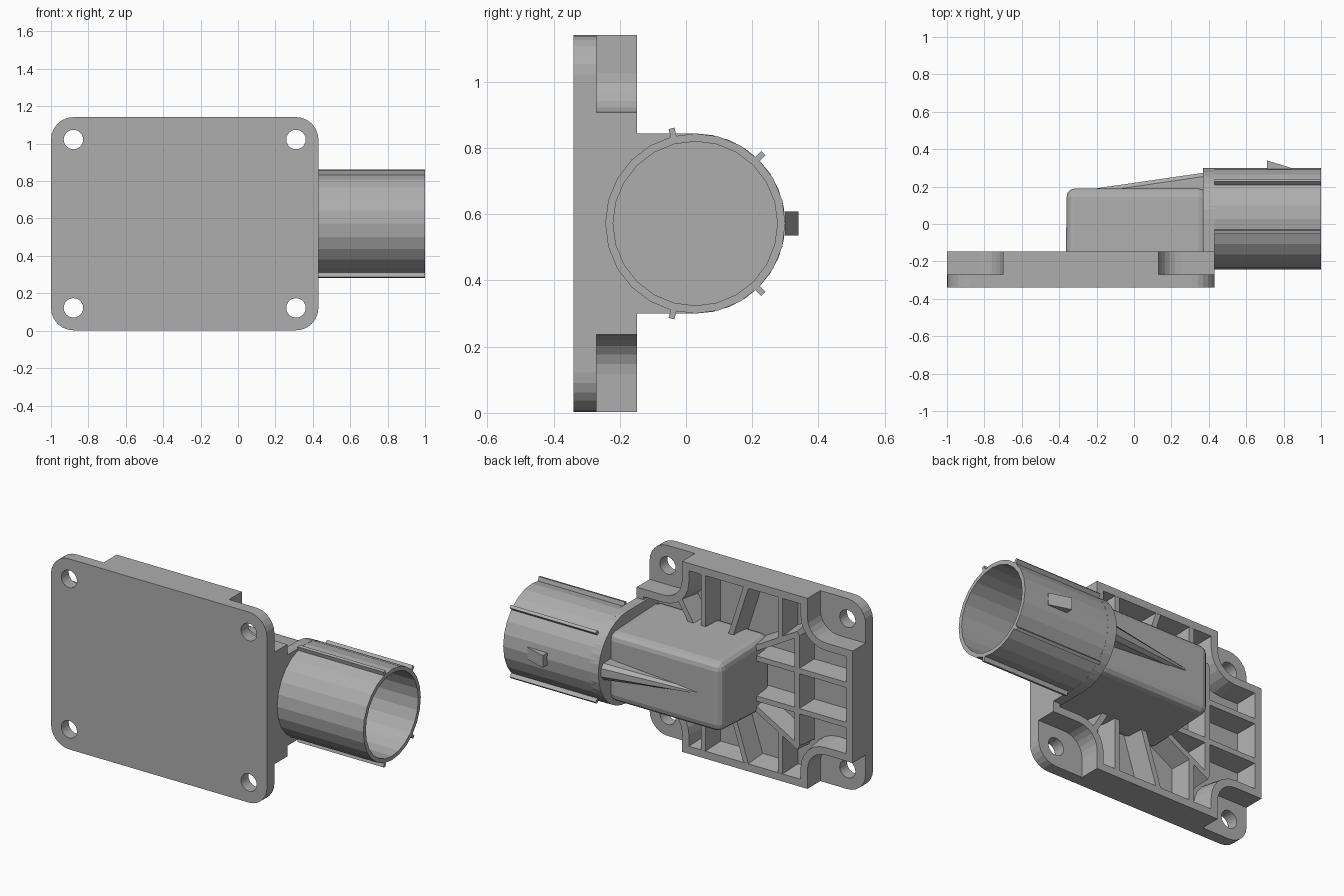
import bpy, bmesh, math
from mathutils import Vector

if "Cube" in bpy.data.objects:
    bpy.data.objects.remove(bpy.data.objects["Cube"], do_unlink=True)

grey = bpy.data.materials.new("grey plastic")
grey.use_nodes = True
COLOUR = (0.42, 0.42, 0.42, 1)
grey.diffuse_color = COLOUR
grey.node_tree.nodes["Principled BSDF"].inputs["Base Color"].default_value = COLOUR

PLATE_X, MID_Z = -0.285, 0.572        # centre of the plate
FRONT, FLOOR, BACK = -0.34, -0.27, -0.148
AXIS_Y, RADIUS = 0.028, 0.272         # connector barrel


def finish(name, bm):
    bmesh.ops.recalc_face_normals(bm, faces=bm.faces)
    mesh = bpy.data.meshes.new(name)
    bm.to_mesh(mesh)
    bm.free()
    obj = bpy.data.objects.new(name, mesh)
    mesh.materials.append(grey)
    bpy.context.collection.objects.link(obj)
    return obj


def loft(name, loops, caps=True, closed=False):
    """Skin a row of point loops that all have the same length."""
    bm = bmesh.new()
    rings = [[bm.verts.new(p) for p in loop] for loop in loops]
    pairs = list(zip(rings, rings[1:]))
    if closed:
        pairs.append((rings[-1], rings[0]))
    for a, b in pairs:
        for i in range(len(a)):
            j = (i + 1) % len(a)
            bm.faces.new((a[i], a[j], b[j], b[i]))
    if caps and not closed:
        bm.faces.new(rings[0])
        bm.faces.new(rings[-1])
    return finish(name, bm)


def apply(obj, mod):
    bpy.context.view_layer.objects.active = obj
    bpy.ops.object.modifier_apply(modifier=mod.name)


def arc(cx, cz, r, start, end, n=6):
    return [(cx + r * math.cos(math.radians(start + (end - start) * i / n)),
             cz + r * math.sin(math.radians(start + (end - start) * i / n)))
            for i in range(n + 1)]


def four_way(quarter, y):
    """Mirror a first-quadrant path into a closed loop on the plate."""
    half = quarter + [(-x, z) for x, z in reversed(quarter)]
    full = half + [(-x, -z) for x, z in half]
    return [(PLATE_X + x, y, MID_Z + z) for x, z in full]


# Mounting plate with rounded corners and four screw holes
corner = arc(0.595, 0.45, 0.12, 0, 90)
plate = loft("mounting_plate", [four_way(corner, FRONT), four_way(corner, FLOOR)])
for sx in (-1, 1):
    for sz in (-1, 1):
        bpy.ops.mesh.primitive_cylinder_add(
            vertices=24, radius=0.052, depth=0.4, rotation=(math.pi / 2, 0, 0),
            location=(PLATE_X + sx * 0.595, FLOOR, MID_Z + sz * 0.45))
        drill = bpy.context.object
        drill.hide_render = True
        cut = plate.modifiers.new("hole", 'BOOLEAN')
        cut.object = drill
        cut.solver = 'EXACT'
        apply(plate, cut)
        bpy.data.objects.remove(drill, do_unlink=True)


# Raised rim that steps in around each screw
def rim_path(inset, y):
    r = 0.12 + inset
    path = [(0.715 - inset, 0.335 - inset)]
    path += arc(0.535, 0.455, r, 270, 180)
    path += [(0.415 - inset, 0.57 - inset)]
    return four_way(path, y)


loft("raised_rim", [rim_path(0, FLOOR - 0.01), rim_path(0, BACK),
                    rim_path(0.045, BACK), rim_path(0.065, FLOOR - 0.01)], closed=True)


# Drafted stiffening ribs, mirrored above and below the connector
def rib(name, x1, z1, x2, z2):
    a, b = Vector((x1, 0, z1)), Vector((x2, 0, z2))
    side = (b - a).normalized().cross(Vector((0, 1, 0)))
    loops = []
    for w, y in ((0.032, FLOOR - 0.01), (0.016, BACK - 0.001)):
        up = Vector((0, y, 0))
        loops.append([a + side * w + up, b + side * w + up,
                      b - side * w + up, a - side * w + up])
    loft(name, loops)


RIBS = [(-0.63, 0, -0.63, 0.33), (-0.52, 0.28, -0.52, 0.55),
        (-0.34, 0.17, -0.64, 0.34), (-0.3, 0.12, -0.98, 0.12),
        (-0.18, 0.18, -0.30, 0.55), (-0.01, 0.18, -0.01, 0.55),
        (0.05, 0.18, 0.16, 0.36)]
for s, label in ((1, "upper"), (-1, "lower")):
    for i, (x1, z1, x2, z2) in enumerate(RIBS):
        rib(f"{label}_rib_{i + 1}", x1, MID_Z + s * z1, x2, MID_Z + s * z2)


# Connector housing with rounded edges
def rect(y, x1, x2, h):
    return [(x1, y, MID_Z - h), (x2, y, MID_Z - h), (x2, y, MID_Z + h), (x1, y, MID_Z + h)]


housing = loft("connector_housing", [rect(FLOOR - 0.01, -0.365, 0.39, 0.225),
                                     rect(0.19, -0.36, 0.39, 0.205)])
bevel = housing.modifiers.new("round", 'BEVEL')
bevel.width, bevel.segments = 0.045, 3
apply(housing, bevel)

# Tapered spine along the housing
loft("housing_spine", [
    [(x, 0.15, MID_Z - w), (x, top - 0.02, MID_Z - w), (x, top, MID_Z - w * 0.5),
     (x, top, MID_Z + w * 0.5), (x, top - 0.02, MID_Z + w), (x, 0.15, MID_Z + w)]
    for x, top, w in ((-0.22, 0.188, 0.008), (0.38, 0.275, 0.05))])

# D-shaped collar between the plate and the barrel
d_shape = arc(AXIS_Y, MID_Z, RADIUS, -90, 90, 16)
d_shape += [(FLOOR, MID_Z + RADIUS), (FLOOR, MID_Z - RADIUS)]
loft("collar", [[(x, y, z) for y, z in d_shape] for x in (0.37, 0.43)])


# Hollow connector barrel
def ring(x, r):
    return [(x, y, z) for y, z in arc(AXIS_Y, MID_Z, r, 0, 345, 23)]


loft("connector_barrel", [ring(0.4, RADIUS), ring(1, RADIUS), ring(1, 0.248), ring(0.46, 0.248)])

# Keying ridges along the barrel
for i, deg in enumerate((46, 104, -46, -104)):
    t = math.radians(deg)
    out, side = (math.cos(t), math.sin(t)), (-math.sin(t), math.cos(t))
    section = [(AXIS_Y + out[0] * r + side[0] * w, MID_Z + out[1] * r + side[1] * w)
               for r, w in ((0.258, -0.009), (0.296, -0.009), (0.296, 0.009), (0.258, 0.009))]
    loft(f"keying_ridge_{i + 1}", [[(x, y, z) for y, z in section] for x in (0.43, 1)])

# Wedge-shaped latch
wedge = [(0.71, 0.28), (0.71, 0.34), (0.84, 0.3), (0.84, 0.28)]
loft("latch", [[(x, y, MID_Z + s) for x, y in wedge] for s in (-0.036, 0.036)])
